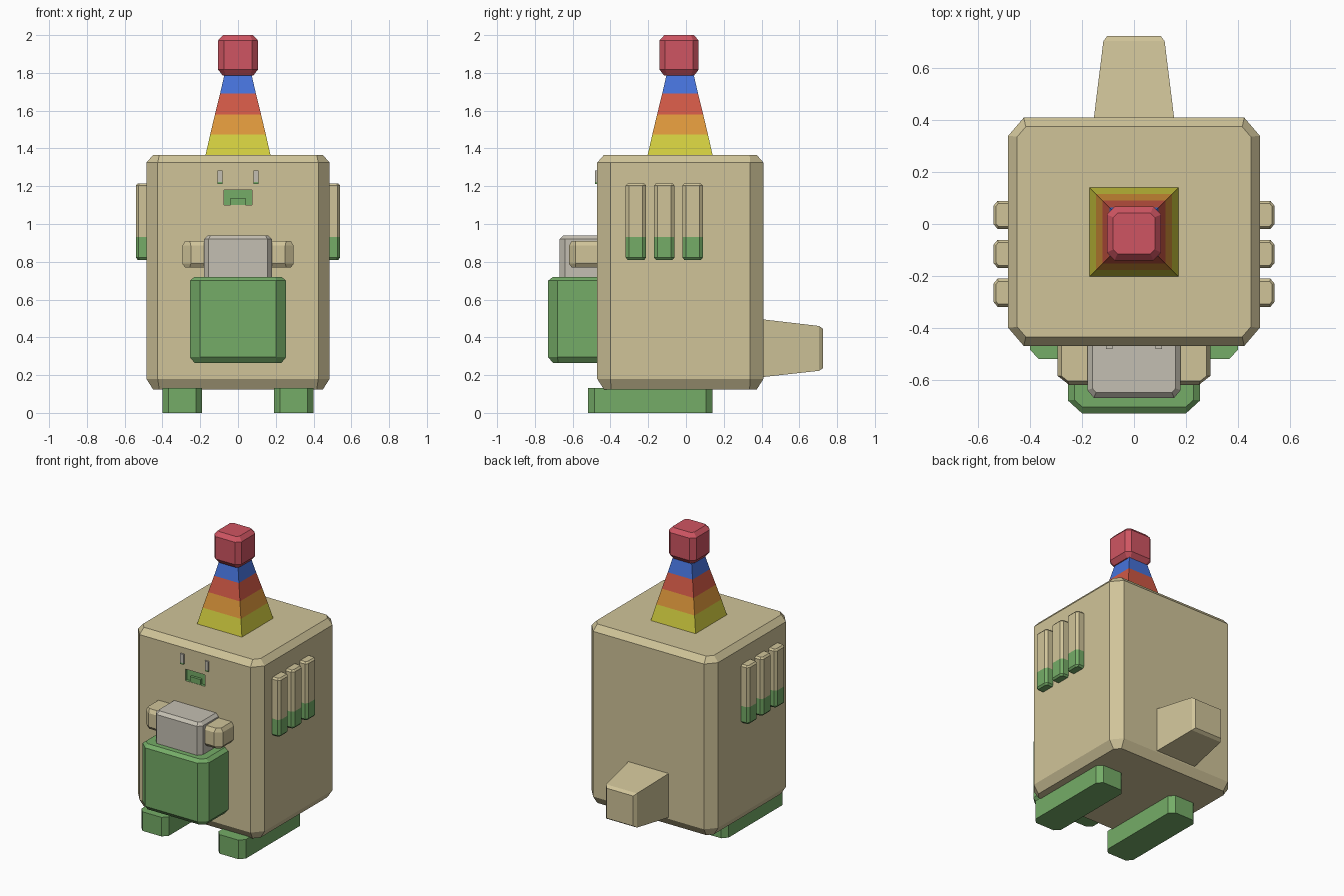
import bpy, bmesh

if "Cube" in bpy.data.objects:
    bpy.data.objects.remove(bpy.data.objects["Cube"], do_unlink=True)


def material(name, r, g, b):
    """One flat colour, given as 0-255 sRGB and stored linear."""
    lin = [((c / 255 + 0.055) / 1.055) ** 2.4 for c in (r, g, b)] + [1]
    m = bpy.data.materials.new(name)
    m.use_nodes = True
    m.diffuse_color = lin
    m.node_tree.nodes["Principled BSDF"].inputs["Base Color"].default_value = lin
    return m


tan = material("tan", 208, 196, 153)
green = material("green", 117, 172, 103)
gray = material("gray", 196, 191, 178)
yellow = material("yellow", 212, 207, 64)
orange = material("orange", 223, 152, 60)
red = material("red", 209, 89, 70)
blue = material("blue", 70, 114, 218)
pink = material("crimson", 207, 85, 98)


def loft(name, rings, mats, pick=None):
    """Skin a stack of equal rings, capped at both ends."""
    bm = bmesh.new()
    loops = [[bm.verts.new(p) for p in ring] for ring in rings]
    for a, b in zip(loops, loops[1:]):
        for i in range(len(a)):
            j = (i + 1) % len(a)
            bm.faces.new((a[i], a[j], b[j], b[i]))
    bm.faces.new(loops[0][::-1])
    bm.faces.new(loops[-1])
    bmesh.ops.recalc_face_normals(bm, faces=bm.faces)
    if pick:
        for f in bm.faces:
            f.material_index = pick(f.calc_center_median())
    mesh = bpy.data.meshes.new(name)
    bm.to_mesh(mesh)
    bm.free()
    for m in mats:
        mesh.materials.append(m)
    obj = bpy.data.objects.new(name, mesh)
    bpy.context.collection.objects.link(obj)
    return obj


def octagon(x, y, z, inset=0, cut=(0, 0)):
    """Rectangle with cut corners; x and y are (min, max)."""
    x0, x1, y0, y1 = x[0] + inset, x[1] - inset, y[0] + inset, y[1] - inset
    a, b = cut
    return [(x0 + a, y0, z), (x1 - a, y0, z), (x1, y0 + b, z), (x1, y1 - b, z),
            (x1 - a, y1, z), (x0 + a, y1, z), (x0, y1 - b, z), (x0, y0 + b, z)]


def rectangle(x, y, z):
    return [(x[0], y[0], z), (x[1], y[0], z), (x[1], y[1], z), (x[0], y[1], z)]


def block(name, x, y, z, cut, mats, inset=0.02, top=0.02, bottom=0.02, split=None):
    """Box with chamfered edges; below height split it takes the second colour."""
    small = (cut[0] * 0.55, cut[1] * 0.55)
    rings = [octagon(x, y, z[0], inset, small), octagon(x, y, z[0] + bottom, 0, cut)]
    if split:
        rings.append(octagon(x, y, split, 0, cut))
    rings += [octagon(x, y, z[1] - top, 0, cut), octagon(x, y, z[1], inset, small)]
    pick = (lambda c: int(c.z < split)) if split else None
    return loft(name, rings, mats, pick)


# Body with a recessed mouth
body = block("body", (-0.485, 0.485), (-0.47, 0.41), (0.125, 1.365),
             (0.06, 0.07), [tan, green], 0.035, 0.04, 0.055)
cutter = loft("mouth_cutter", [rectangle((-0.075, 0.075), (-0.6, -0.45), z)
                               for z in (1.1, 1.18)], [green])
cutter.hide_render = True
cut = body.modifiers.new("mouth", "BOOLEAN")
cut.operation = "DIFFERENCE"
cut.object = cutter
cut.solver = "EXACT"
cut.material_mode = "TRANSFER"
bpy.context.view_layer.objects.active = body
bpy.ops.object.modifier_apply(modifier=cut.name)
bpy.data.objects.remove(cutter, do_unlink=True)
loft("tongue", [rectangle((-0.04, 0.04), (-0.468, -0.44), z) for z in (1.1, 1.137)], [green])

# Belly, muzzle and arms on the front
block("belly", (-0.255, 0.255), (-0.73, -0.42), (0.265, 0.72), (0.055, 0.05), [green], 0.025, 0.02, 0.03)
block("muzzle", (-0.18, 0.18), (-0.67, -0.42), (0.66, 0.94), (0.025, 0.03), [gray])
block("arms", (-0.295, 0.295), (-0.62, -0.42), (0.77, 0.91), (0.045, 0.035), [tan], 0.015, 0.025)

# Paired feet, eyes and side pipes
for side, label in ((1, "left"), (-1, "right")):
    def span(a, b):
        return tuple(sorted((side * a, side * b)))

    loft(f"{label}_foot", [octagon(span(0.19, 0.4), (-0.52, 0.14), z, 0, (0.032, 0.035))
                           for z in (0, 0.132)], [green])
    loft(f"{label}_eye", [rectangle(span(0.082, 0.108), (-0.481, -0.45), z)
                          for z in (1.212, 1.222, 1.283)], [gray, green],
         lambda c: int(c.z < 1.22))
    for n in range(3):
        y = -0.265 + 0.15 * n
        block(f"{label}_pipe_{n + 1}", span(0.44, 0.541), (y - 0.054, y + 0.054),
              (0.81, 1.215), (0.015, 0.018), [tan, green], 0.01, 0.012, 0.012, 0.93)

# Striped hat with a bobble
levels = [(1.36, 0.173), (1.475, 0.147), (1.58, 0.122), (1.69, 0.095), (1.79, 0.072)]
loft("hat", [rectangle((-r, r), (-0.031 - r, -0.031 + r), z) for z, r in levels],
     [yellow, orange, red, blue],
     lambda c: sum(c.z > z for z, r in levels[1:4]))
block("bobble", (-0.105, 0.105), (-0.14, 0.067), (1.785, 2.0), (0.03, 0.03), [pink], 0.025, 0.028, 0.032)

# Tail tapering towards the back
loft("tail", [[(-w, y, lo), (w, y, lo), (w, y, hi), (-w, y, hi)] for y, w, lo, hi in
              ((0.39, 0.157, 0.188, 0.497), (0.705, 0.118, 0.223, 0.46),
               (0.725, 0.103, 0.237, 0.445))], [tan])
